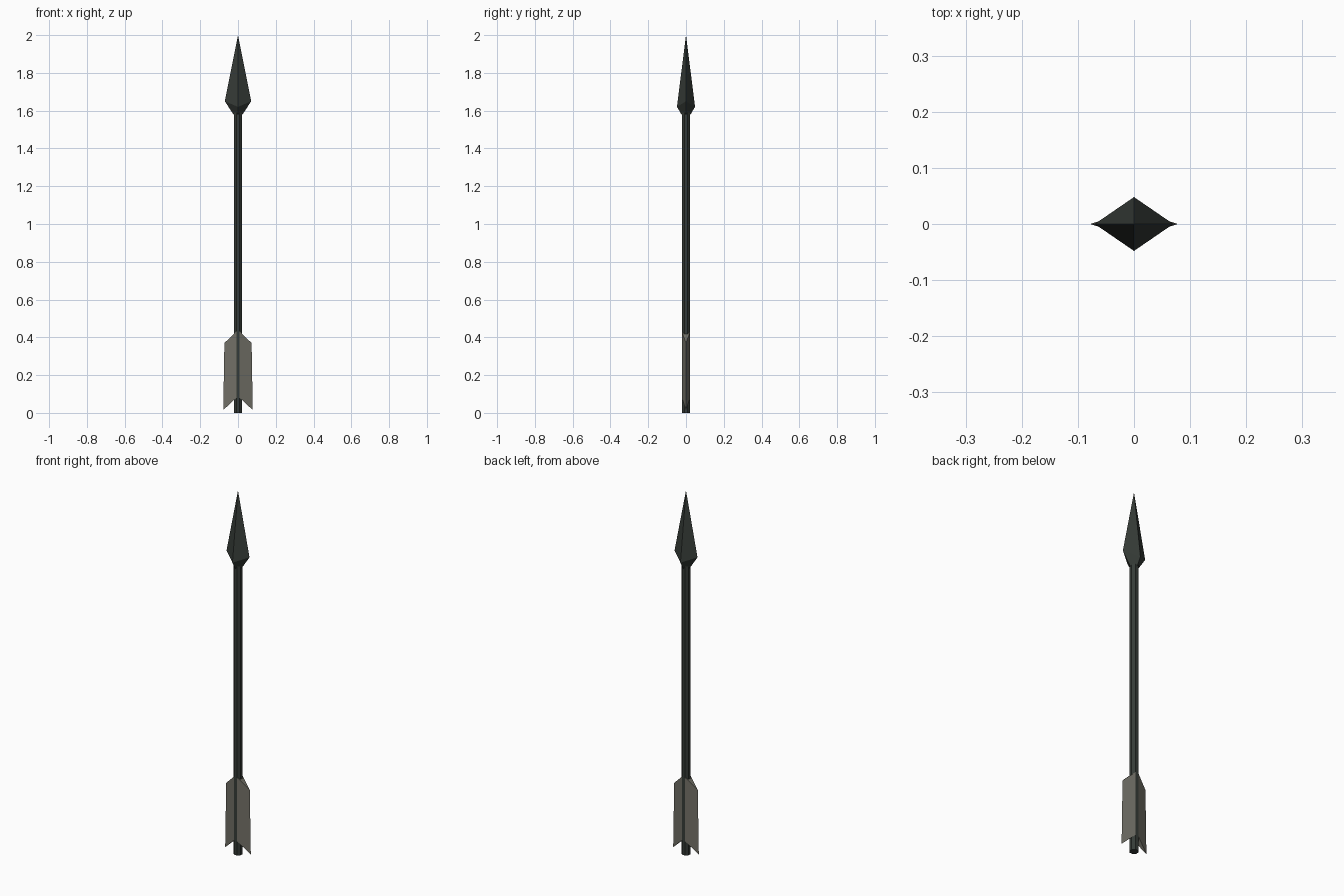
import bpy, bmesh, math

if "Cube" in bpy.data.objects:
    bpy.data.objects.remove(bpy.data.objects["Cube"])


def material(name, rgb):
    m = bpy.data.materials.new(name)
    m.diffuse_color = (*rgb, 1)
    m.use_nodes = True
    m.node_tree.nodes["Principled BSDF"].inputs["Base Color"].default_value = m.diffuse_color
    return m


def add_object(name, bm, mat):
    bmesh.ops.recalc_face_normals(bm, faces=bm.faces)
    mesh = bpy.data.meshes.new(name)
    bm.to_mesh(mesh)
    bm.free()
    mesh.materials.append(mat)
    ob = bpy.data.objects.new(name, mesh)
    bpy.context.collection.objects.link(ob)
    return ob


dark = material("dark iron", (0.036, 0.044, 0.038))
feather = material("grey feather", (0.165, 0.16, 0.133))

# Shaft: octagonal rod with a flat side to the front
R = 0.0235
bm = bmesh.new()
rings = []
for z in (0.0, 1.6):
    rings.append([bm.verts.new((R * math.cos(math.radians(22.5 + 45 * i)),
                                R * math.sin(math.radians(22.5 + 45 * i)), z)) for i in range(8)])
for i in range(8):
    j = (i + 1) % 8
    bm.faces.new((rings[0][i], rings[0][j], rings[1][j], rings[1][i]))
bm.faces.new(rings[0][::-1])
bm.faces.new(rings[1])
add_object("shaft", bm, dark)

# Head: four-sided point, wide corners a little higher than the ridges
bm = bmesh.new()
tip = bm.verts.new((0, 0, 2))
wide = [bm.verts.new(p) for p in ((0.07, 0, 1.65), (0, 0.048, 1.62), (-0.07, 0, 1.65), (0, -0.048, 1.62))]
neck = [bm.verts.new(p) for p in ((0.024, 0, 1.58), (0, 0.024, 1.58), (-0.024, 0, 1.58), (0, -0.024, 1.58))]
for i in range(4):
    j = (i + 1) % 4
    bm.faces.new((tip, wide[i], wide[j]))
    bm.faces.new((wide[i], neck[i], neck[j], wide[j]))
bm.faces.new(neck)
add_object("arrow_head", bm, dark)

# Fletching: wedge vanes, thick at the shaft and sharp at the outer edge
for side, name in ((1, "right_vane"), (-1, "left_vane")):
    bm = bmesh.new()
    outer = [bm.verts.new((side * x, 0, z)) for x, z in ((0.078, 0.015), (0.072, 0.37))]
    front, back = [[bm.verts.new((side * 0.009, y, z)) for z in (0.08, 0.43)] for y in (-0.022, 0.022)]
    for edge in (front, back):
        bm.faces.new((edge[0], outer[0], outer[1], edge[1]))
    for k in (0, 1):
        bm.faces.new((front[k], outer[k], back[k]))
    bm.faces.new((front[0], front[1], back[1], back[0]))
    add_object(name, bm, feather)
